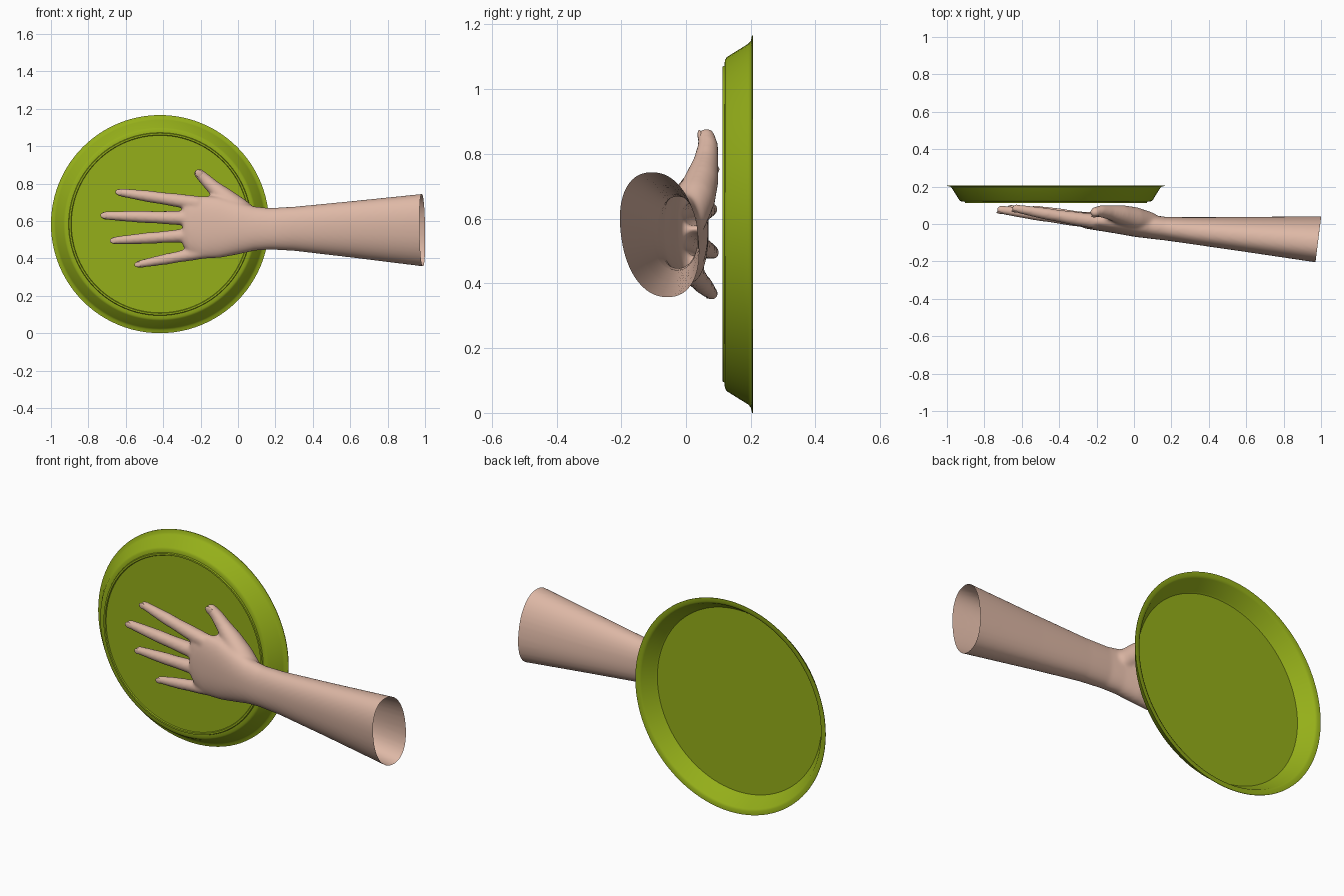
import bpy, bmesh, math
from mathutils import Vector, Matrix

if "Cube" in bpy.data.objects:
    bpy.data.objects.remove(bpy.data.objects["Cube"])


def material(name, rgb):
    m = bpy.data.materials.new(name)
    m.diffuse_color = (*rgb, 1)
    m.use_nodes = True
    m.node_tree.nodes["Principled BSDF"].inputs["Base Color"].default_value = m.diffuse_color
    return m


skin = material("skin", (0.73, 0.48, 0.38))
green = material("green", (0.30, 0.43, 0.01))


def add_object(name, bm, mat):
    bmesh.ops.recalc_face_normals(bm, faces=bm.faces)
    me = bpy.data.meshes.new(name)
    bm.to_mesh(me)
    bm.free()
    ob = bpy.data.objects.new(name, me)
    bpy.context.collection.objects.link(ob)
    me.materials.append(mat)
    return ob


def smooth(ob, angle):
    bpy.ops.object.select_all(action='DESELECT')
    ob.select_set(True)
    bpy.context.view_layer.objects.active = ob
    bpy.ops.object.shade_smooth_by_angle(angle=math.radians(angle))


def loft(bm, rings):
    """Closed tube through a list of equal rings of points."""
    vs = [[bm.verts.new(p) for p in r] for r in rings]
    n = len(vs[0])
    for a, b in zip(vs, vs[1:]):
        for i in range(n):
            j = (i + 1) % n
            bm.faces.new((a[i], a[j], b[j], b[i]))
    bm.faces.new(vs[0])
    bm.faces.new(vs[-1][::-1])


def digit(bm, pts):
    """Round-tipped tube through (x, y, z, radius) points."""
    rings = []
    for k, p in enumerate(pts):
        a, b = pts[max(k - 1, 0)], pts[min(k + 1, len(pts) - 1)]
        d = (Vector(b[:3]) - Vector(a[:3])).normalized()
        u = d.cross(Vector((0, 1, 0))).normalized()
        v = d.cross(u)
        rings.append([Vector(p[:3]) + p[3] * (u * math.cos(t) + v * math.sin(t))
                      for t in [i * math.tau / 20 for i in range(20)]])
    loft(bm, rings)
    for p in (pts[0], pts[-1]):
        bmesh.ops.create_icosphere(bm, subdivisions=3, radius=p[3],
                                   matrix=Matrix.Translation(p[:3]))


# Forearm and palm sections: x, z centre, half height, y centre, half depth, skew
sections = [
    (1.06, 0.55, 0.202, -0.088, 0.126, -0.13),
    (0.6, 0.555, 0.150, -0.056, 0.092, -0.10),
    (0.3, 0.558, 0.118, -0.035, 0.071, -0.05),
    (0.17, 0.558, 0.111, -0.025, 0.063, 0),
    (0.09, 0.559, 0.118, -0.015, 0.064, 0),
    (0.0, 0.562, 0.141, 0.0, 0.068, 0),
    (-0.1, 0.565, 0.163, 0.01, 0.060, 0),
    (-0.2, 0.566, 0.168, 0.016, 0.050, 0),
    (-0.26, 0.574, 0.150, 0.02, 0.044, 0),
    (-0.295, 0.585, 0.120, 0.024, 0.034, 0),
]


def section(x, zc, hz, yc, hy, skew):
    ring = []
    for i in range(40):
        t = i * math.tau / 40
        c, s = math.cos(t), math.sin(t)
        dz = hz * math.copysign(abs(s) ** 0.9, s)
        dy = hy * math.copysign(abs(c) ** 0.9, c)
        ring.append(Vector((x, yc + dy + skew * dz, zc + dz)))
    return ring


bm = bmesh.new()
loft(bm, [section(*s) for s in sections])

# Fingers: knuckle (x, z), fingertip (x, y, z), base radius
fingers = [
    ((-0.22, 0.695), (-0.632, 0.083, 0.753), 0.039),
    ((-0.22, 0.612), (-0.712, 0.076, 0.629), 0.040),
    ((-0.20, 0.528), (-0.662, 0.083, 0.495), 0.038),
    ((-0.16, 0.438), (-0.532, 0.080, 0.368), 0.036),
]
tips = []
for (bx, bz), (tx, ty, tz), r in fingers:
    pts = []
    for t, w in ((0, 1.0), (0.25, 0.94), (0.45, 0.83), (0.6, 0.82), (0.8, 0.7), (1, 0.56)):
        pts.append((bx + (tx - bx) * t, 0.016 + (ty - 0.016) * t ** 1.1,
                    bz + (tz - bz) * t, r * w))
    digit(bm, pts)
    tips.append(pts[-2:])

# Thumb with its fleshy base
thumb = [(0.08, 0.005, 0.60, 0.060), (0.0, 0.03, 0.665, 0.062),
         (-0.07, 0.050, 0.725, 0.052), (-0.13, 0.062, 0.778, 0.039),
         (-0.18, 0.068, 0.826, 0.032), (-0.208, 0.063, 0.853, 0.027)]
digit(bm, thumb)
tips.append(thumb[-2:])
# Web between thumb and palm
digit(bm, [(-0.05, 0.03, 0.68, 0.045), (-0.14, 0.035, 0.705, 0.034)])
arm = add_object("hand_and_forearm", bm, skin)

# Fuse into one skin and relax it
m = arm.modifiers.new("fuse", 'REMESH')
m.mode = 'VOXEL'
m.voxel_size = 0.008
m = arm.modifiers.new("relax", 'SMOOTH')
m.factor = 0.5
m.iterations = 10
dg = bpy.context.evaluated_depsgraph_get()
fused = bpy.data.meshes.new_from_object(arm.evaluated_get(dg))
arm.modifiers.clear()

# Cut the forearm open at its slanted end
bm = bmesh.new()
bm.from_mesh(fused)
bmesh.ops.bisect_plane(bm, geom=bm.verts[:] + bm.edges[:] + bm.faces[:],
                       plane_co=(1.0, 0.035, 0), plane_no=(1, -0.125, 0), clear_outer=True)
bm.to_mesh(arm.data)
bm.free()
smooth(arm, 60)

# Nails on the back of each fingertip
bm = bmesh.new()
for a, b in tips:
    d = (Vector(b[:3]) - Vector(a[:3])).normalized()
    side = d.cross(Vector((0, -1, 0))).normalized()
    out = side.cross(d)
    rot = Matrix((d, side, out)).transposed().to_4x4()
    pos = Vector(b[:3]) + out * b[3] * 0.72
    bmesh.ops.create_uvsphere(bm, u_segments=20, v_segments=10, radius=1,
                              matrix=Matrix.Translation(pos) @ rot @
                              Matrix.Diagonal((b[3] * 1.0, b[3] * 0.72, b[3] * 0.27, 1)))
smooth(add_object("nails", bm, skin), 60)

# Round tray: (radius, y) profile spun about the y axis
profile = [(0, 0.118), (0.474, 0.118), (0.477, 0.112), (0.486, 0.112), (0.489, 0.119),
           (0.506, 0.120), (0.516, 0.126), (0.557, 0.192), (0.566, 0.200), (0.583, 0.204),
           (0.583, 0.207), (0.562, 0.207), (0.551, 0.200), (0.511, 0.134),
           (0.503, 0.128), (0, 0.128)]
bm = bmesh.new()
vs = [bm.verts.new((r - 0.417, y, 0.583)) for r, y in profile]
es = [bm.edges.new(p) for p in zip(vs, vs[1:])]
bmesh.ops.spin(bm, geom=vs + es, cent=(-0.417, 0, 0.583), axis=(0, 1, 0),
               angle=math.tau, steps=96)
bmesh.ops.remove_doubles(bm, verts=bm.verts, dist=1e-4)
smooth(add_object("tray", bm, green), 35)
